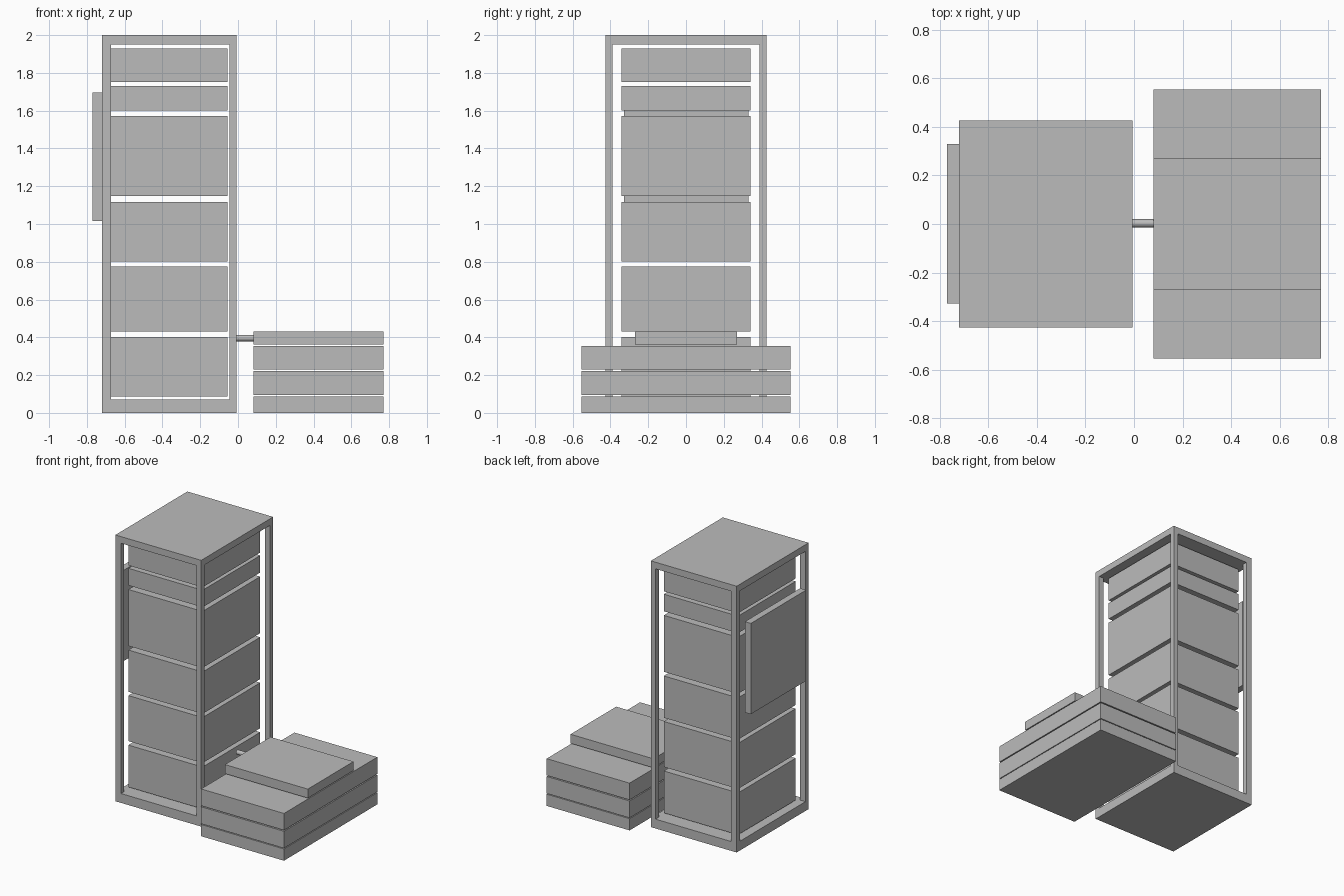
import bpy
from math import pi

if "Cube" in bpy.data.objects:
    bpy.data.objects.remove(bpy.data.objects["Cube"], do_unlink=True)

GREY = (0.5, 0.5, 0.5, 1)
grey = bpy.data.materials.new("neutral grey")
grey.use_nodes = True
grey.diffuse_color = GREY
grey.node_tree.nodes["Principled BSDF"].inputs["Base Color"].default_value = GREY


def box(name, x, y, z):
    """Box spanning the (low, high) pairs x, y and z."""
    spans = (x, y, z)
    bpy.ops.mesh.primitive_cube_add(size=1, location=[(a + b) / 2 for a, b in spans])
    ob = bpy.context.object
    ob.name = name
    ob.scale = [b - a for a, b in spans]
    bpy.ops.object.transform_apply(location=False, rotation=False, scale=True)
    ob.data.materials.append(grey)
    return ob


# Open rack: floor, roof and four corner posts
LEFT, RIGHT, DEPTH = -0.72, -0.007, 0.427
FLOOR, ROOF = 0.07, 1.95
box("rack_floor", (LEFT, RIGHT), (-DEPTH, DEPTH), (0, FLOOR))
box("rack_roof", (LEFT, RIGHT), (-DEPTH, DEPTH), (ROOF, 2))
for side, x in (("right", (LEFT, -0.673)), ("left", (-0.046, RIGHT))):
    for end, y in (("front", (-DEPTH, -0.389)), ("back", (0.389, DEPTH))):
        box(f"{end}_{side}_post", x, y, (FLOOR, ROOF))

# Equipment modules stacked in the rack with gaps between them
levels = [(0.087, 0.402), (0.432, 0.774), (0.802, 1.116),
          (1.147, 1.571), (1.602, 1.73), (1.752, 1.93)]
for i, z in enumerate(levels):
    box(f"module_{i + 1}", (-0.672, -0.055), (-0.342, 0.342), z)

# Panel on the outer side of the rack
box("side_panel", (-0.77, LEFT), (-0.327, 0.33), (1.015, 1.697))

# Separate low stack with a narrow unit on top
BASE = (0.081, 0.77)
for i, z in enumerate([(0, 0.088), (0.094, 0.221), (0.229, 0.355)]):
    box(f"base_block_{i + 1}", BASE, (-0.554, 0.554), z)
box("top_block", BASE, (-0.271, 0.271), (0.362, 0.43))

# Round pipe joining the rack to the stack
bpy.ops.mesh.primitive_cylinder_add(
    vertices=32, radius=0.017, depth=BASE[0] - RIGHT,
    location=((BASE[0] + RIGHT) / 2, 0.003, 0.396), rotation=(0, pi / 2, 0))
pipe = bpy.context.object
pipe.name = "connecting_pipe"
pipe.data.materials.append(grey)
bpy.ops.object.shade_smooth_by_angle()
